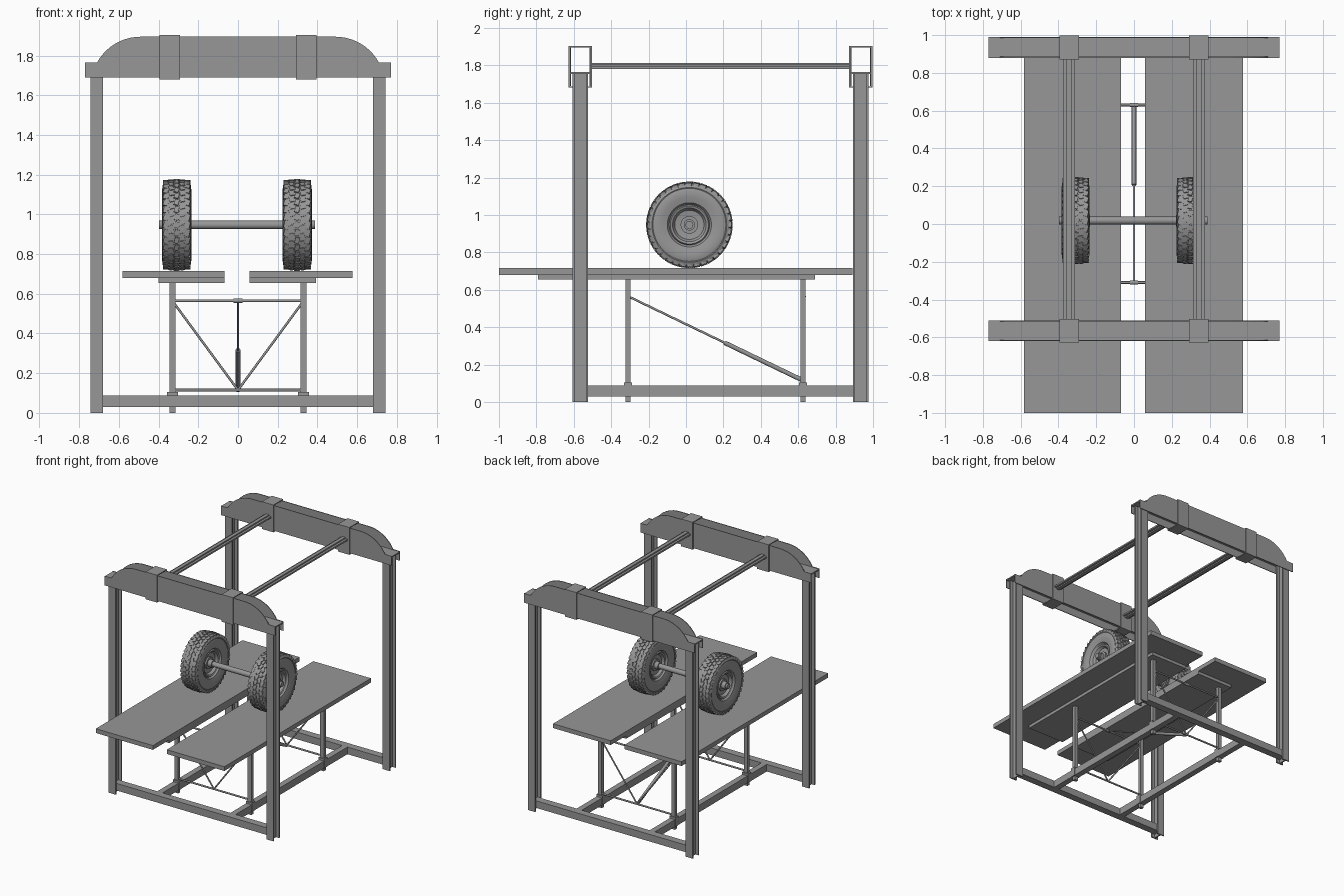
import bpy, bmesh, math
from mathutils import Vector, Matrix

cube = bpy.data.objects.get("Cube")
if cube:
    bpy.data.objects.remove(cube, do_unlink=True)

GREY = (0.31, 0.31, 0.31, 1)
mat = bpy.data.materials.new("steel_grey")
mat.use_nodes = True
mat.diffuse_color = GREY
mat.node_tree.nodes["Principled BSDF"].inputs["Base Color"].default_value = GREY


def finish(name, bm, smooth=False):
    bmesh.ops.recalc_face_normals(bm, faces=bm.faces)
    me = bpy.data.meshes.new(name)
    bm.to_mesh(me)
    bm.free()
    me.materials.append(mat)
    ob = bpy.data.objects.new(name, me)
    bpy.context.collection.objects.link(ob)
    if smooth:
        bpy.ops.object.select_all(action="DESELECT")
        ob.select_set(True)
        bpy.context.view_layer.objects.active = ob
        bpy.ops.object.shade_smooth_by_angle(angle=math.radians(35))
    return ob


def add_box(bm, x, y, z):
    """Add a box from three (low, high) ranges."""
    size = [r[1] - r[0] for r in (x, y, z)]
    mid = [(r[0] + r[1]) / 2 for r in (x, y, z)]
    bmesh.ops.create_cube(bm, size=1, matrix=Matrix.Translation(mid) @ Matrix.Diagonal((*size, 1)))


def boxes(name, *ranges):
    bm = bmesh.new()
    for r in ranges:
        add_box(bm, *r)
    return finish(name, bm)


def about(c, half):
    return (c - half, c + half)


def rod(name, a, b, radius, sides=12):
    a, b = Vector(a), Vector(b)
    d = b - a
    bm = bmesh.new()
    m = Matrix.Translation((a + b) / 2) @ d.to_track_quat("Z", "Y").to_matrix().to_4x4()
    bmesh.ops.create_cone(bm, cap_ends=True, segments=sides, radius1=radius, radius2=radius,
                          depth=d.length, matrix=m)
    return finish(name, bm, True)


# Arched outline of the overhead beam
def arch_outline():
    r, flat, top = 0.251, 0.49, 1.895
    right = [(0.77, 1.69), (0.77, 1.765)]
    for i in range(11):
        a = math.radians(61 - 61 * i / 10)
        right.append((flat + r * math.sin(a), top - r + r * math.cos(a)))
    return right + [(-x, z) for x, z in reversed(right)]


def arch_plate(bm, y, thick):
    verts = [bm.verts.new((x, y, z)) for x, z in arch_outline()]
    face = bm.faces.new(verts)
    ext = bmesh.ops.extrude_face_region(bm, geom=[face])
    moved = [v for v in ext["geom"] if isinstance(v, bmesh.types.BMVert)]
    bmesh.ops.translate(bm, verts=moved, vec=(0, thick, 0))


# Two portal frames
POST_X, T = 0.33, 0.006
for label, yc in (("front", -0.565), ("rear", 0.935)):
    bm = bmesh.new()
    arch_plate(bm, yc - 0.055, T)
    arch_plate(bm, yc + 0.049, T)
    add_box(bm, (-0.77, 0.77), about(yc, 0.052), (1.753, 1.763))
    finish(label + "_arched_beam", bm)

    for side, s in (("left", 1), ("right", -1)):
        # H-section leg
        xc = s * 0.712
        boxes(f"{label}_{side}_leg",
              (about(xc, 0.032), about(yc - 0.036, 0.005), (0, 1.755)),
              (about(xc, 0.032), about(yc + 0.036, 0.005), (0, 1.755)),
              (about(xc, 0.005), about(yc, 0.036), (0, 1.755)))
        # Open sleeve around the beam
        xr = about(s * 0.343, 0.052)
        boxes(f"{label}_{side}_beam_sleeve",
              (xr, about(yc - 0.059, 0.004), (1.68, 1.903)),
              (xr, about(yc + 0.059, 0.004), (1.68, 1.903)),
              (xr, about(yc, 0.06), (1.896, 1.903)),
              (xr, about(yc, 0.06), (1.68, 1.687)))
    boxes(label + "_floor_rail", ((-0.71, 0.71), about(yc, 0.03), (0.03, 0.088)))

for side, s in (("left", 1), ("right", -1)):
    # Overhead tie bar with side flanges
    xc = s * 0.345
    boxes(side + "_roof_tie",
          (about(xc, 0.014), (-0.51, 0.885), (1.78, 1.813)),
          (about(xc, 0.032), (-0.51, 0.885), (1.79, 1.803)))
    # Long floor rail, posts and collars
    boxes(side + "_long_floor_rail", (about(s * POST_X, 0.024), (-0.565, 0.92), (0.03, 0.088)))
    for label, y in (("front", -0.31), ("rear", 0.625)):
        boxes(f"{label}_{side}_post", (about(s * POST_X, 0.016), about(y, 0.013), (0, 0.66)))
        boxes(f"{label}_{side}_post_collar", (about(s * POST_X, 0.027), about(y, 0.021), (0.03, 0.105)))
    # Wheel platforms
    inner, outer, rib = (0.057, 0.577, 0.393) if s > 0 else (0.068, 0.583, 0.40)
    boxes(side + "_platform", (sorted((s * inner, s * outer)), (-1, 0.89), (0.68, 0.715)))
    boxes(side + "_platform_support", (sorted((s * inner, s * rib)), (-0.79, 0.69), (0.655, 0.68)))

# Cross bracing between the posts
for label, y in (("front", -0.31), ("rear", 0.63)):
    for level, z in (("upper", 0.565), ("lower", 0.115)):
        rod(f"{label}_{level}_cross_bar", (-POST_X, y, z), (POST_X, y, z), 0.007)
    rod(label + "_bar_joint", (-0.022, y, 0.565), (0.022, y, 0.565), 0.011)
    for side, s in (("left", 1), ("right", -1)):
        rod(f"{label}_{side}_brace", (s * 0.32, y, 0.55), (0, y, 0.115), 0.006)

# Diagonal strut and its cylinder
top, foot = Vector((0, -0.305, 0.563)), Vector((0, 0.625, 0.115))
rod("diagonal_strut", top, foot, 0.006)
rod("strut_cylinder", top.lerp(foot, 0.55), foot, 0.012, 16)

# Wheels: lathed profile of (offset outward, radius)
PROFILE = [(0.03, 0), (0.03, 0.045), (0.035, 0.078), (0.055, 0.09), (0.06, 0.102),
           (0.05, 0.108), (0.064, 0.118), (0.072, 0.15), (0.074, 0.18), (0.069, 0.195),
           (0.071, 0.2), (0.063, 0.218), (0.05, 0.224)]
WY, WZ, R = 0.018, 0.947, 0.231


def lathe(bm, points, segments):
    start = [bm.verts.new((x, 0, r)) for x, r in points]
    edges = [bm.edges.new(p) for p in zip(start, start[1:])]
    bmesh.ops.spin(bm, geom=start + edges, cent=(0, 0, 0), axis=(1, 0, 0),
                   angle=math.tau, steps=segments, use_duplicate=False)
    bmesh.ops.remove_doubles(bm, verts=bm.verts, dist=0.0001)


for side, s in (("left", 1), ("right", -1)):
    xc = 0.298 if s > 0 else -0.309
    place = Matrix.Translation((xc, WY, WZ))
    bm = bmesh.new()
    lathe(bm, PROFILE + [(-x, r) for x, r in reversed(PROFILE)], 64)
    bm.transform(place)
    finish(side + "_wheel", bm, True)

    # Staggered tread blocks
    bm = bmesh.new()
    count = 36
    for row in range(-2, 3):
        for i in range(count):
            a = math.tau * (i + 0.5 * (row % 2)) / count
            height = R - 0.003 * abs(row) - 0.008
            m = (Matrix.Rotation(a, 4, "X") @ Matrix.Translation((row * 0.0275, 0, height))
                 @ Matrix.Rotation(0.25 * (1 if row % 2 else -1), 4, "Z")
                 @ Matrix.Diagonal((0.0225, 0.032, 0.016, 1)))
            bmesh.ops.create_cube(bm, size=1, matrix=m)
    bm.transform(place)
    finish(side + "_tyre_tread", bm)

    # Hub steps
    for part, reach, radius in (("plate", 0.042, 0.047), ("boss", 0.075, 0.03)):
        rod(f"{side}_hub_{part}", (xc - s * reach, WY, WZ), (xc + s * reach, WY, WZ), radius, 24)

rod("axle", (-0.398, WY, WZ), (0.388, WY, WZ), 0.021, 24)
